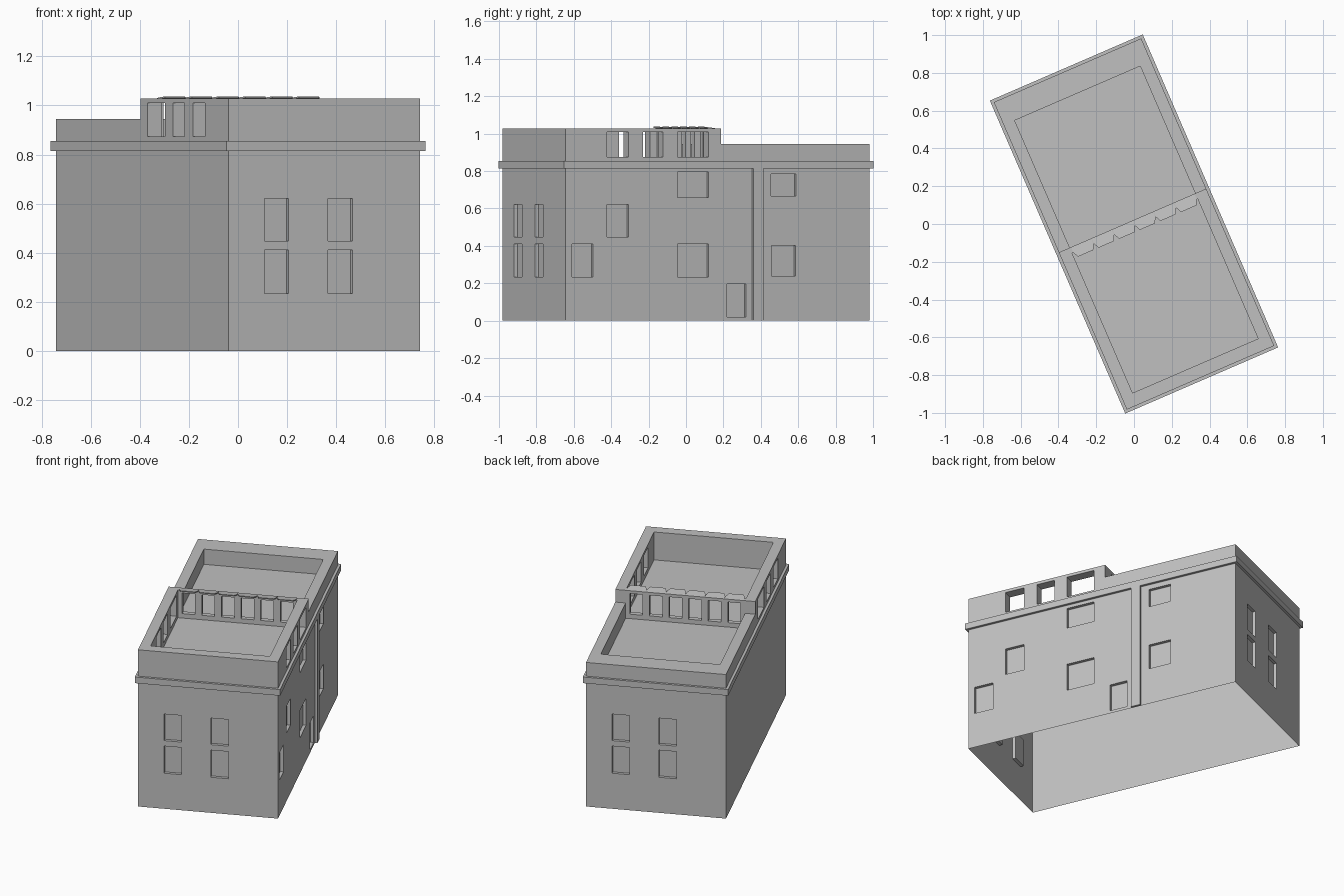
import bpy, bmesh
from math import radians
from mathutils import Matrix, Vector

if "Cube" in bpy.data.objects:
    bpy.data.objects.remove(bpy.data.objects["Cube"])

W, L = 0.425, 0.8865            # half width and half length of the walls
TOP, LOW, FLOOR = 1.028, 0.945, 0.845
STEP = 0.02                     # where the tall front part ends
IN = 0.362                      # half width inside the parapets
DEPTH = 0.02                    # window recess
TURN = Matrix.Rotation(radians(23.4), 4, "Z")

stone = bpy.data.materials.new("grey_stone")
stone.use_nodes = True
GREY = (0.53, 0.53, 0.53, 1)
stone.diffuse_color = GREY
stone.node_tree.nodes["Principled BSDF"].inputs["Base Color"].default_value = GREY


def add_box(bm, x, y, z):
    lo, hi = Vector((x[0], y[0], z[0])), Vector((x[1], y[1], z[1]))
    m = Matrix.Translation((lo + hi) / 2) @ Matrix.Diagonal((*(hi - lo), 1))
    bmesh.ops.create_cube(bm, size=1, matrix=m)


def finish(name, bm):
    bmesh.ops.recalc_face_normals(bm, faces=bm.faces)
    mesh = bpy.data.meshes.new(name)
    bm.to_mesh(mesh)
    bm.free()
    mesh.materials.append(stone)
    ob = bpy.data.objects.new(name, mesh)
    bpy.context.scene.collection.objects.link(ob)
    return ob


def boxes(name, items):
    bm = bmesh.new()
    for item in items:
        add_box(bm, *item)
    return finish(name, bm)


# Main block
building = boxes("building_walls", [((-W, W), (-L, L), (0, TOP))])

# Lower rear roofline, then the two sunken roof terraces
rear_drop = [((-1, 1), (STEP, 1), (LOW, 2))]
terraces = [((-IN, IN), (-0.818, -0.012), (FLOOR, 2)),
            ((-IN, IN), (STEP, 0.754), (FLOOR, 2))]

# Open parapet bays through both sides and the dividing wall
SILL, HEAD = 0.874, 1.009
openings = [((-1, 1), bay, (SILL, HEAD))
            for bay in ((-0.643, -0.52), (-0.433, -0.317), (-0.234, -0.054))]
bay_centres = [-0.297 + 0.119 * i for i in range(6)]
openings += [((c - 0.039, c + 0.039), (-0.04, 0.05), (SILL, HEAD)) for c in bay_centres]

# Window and door recesses on the long side
UPPER, LOWER = (0.447, 0.621), (0.233, 0.411)
side_windows = [((-0.643, -0.52), UPPER), ((-0.848, -0.725), LOWER),
                ((-0.234, -0.054), (0.66, 0.794)), ((-0.234, -0.054), LOWER),
                ((0.054, 0.166), (0.019, 0.195)),
                ((0.311, 0.456), (0.666, 0.783)), ((0.313, 0.454), (0.24, 0.402))]
recesses = [((W - DEPTH, W + 0.1), y, z) for y, z in side_windows]

# Matching windows on the two ends
for a, b in ((-0.266, -0.16), (0.017, 0.124)):
    for z in (UPPER, LOWER):
        recesses.append(((a, b), (-L - 0.1, -L + DEPTH), z))
        recesses.append(((-b, -a), (L - DEPTH, L + 0.1), z))

cutters = [boxes("rear_drop_cutter", rear_drop), boxes("terrace_cutter", terraces),
           boxes("opening_cutter", openings + recesses)]
for cutter in cutters:
    mod = building.modifiers.new(cutter.name, "BOOLEAN")
    mod.operation, mod.solver, mod.object = "DIFFERENCE", "EXACT", cutter
    cutter.hide_render = True

# Apply the cuts and open the underside
bpy.context.view_layer.update()
result = building.evaluated_get(bpy.context.evaluated_depsgraph_get())
bm = bmesh.new()
bm.from_mesh(result.to_mesh())
result.to_mesh_clear()
building.modifiers.clear()
base = [f for f in bm.faces if all(v.co.z < 0.001 for v in f.verts)]
bmesh.ops.delete(bm, geom=base, context="FACES_ONLY")
bm.to_mesh(building.data)
bm.free()
for cutter in cutters:
    bpy.data.objects.remove(cutter)

# Cornice band around the walls
OUT, BAND = 0.016, (0.815, 0.855)
cornice = boxes("cornice", [
    ((-W - OUT, W + OUT), (-L - OUT, -L), BAND), ((-W - OUT, W + OUT), (L, L + OUT), BAND),
    ((-W - OUT, -W), (-L, L), BAND), ((W, W + OUT), (-L, L), BAND)])

# Downpipe strip on the long side
strip = boxes("downpipe_strip", [((W, W + OUT), (0.201, 0.26), (0, BAND[0]))])

# Small tilted hoods above the dividing wall bays, narrower at the tip
bm = bmesh.new()
for c in bay_centres:
    outline = [(c - 0.058, STEP, TOP), (c + 0.058, STEP, TOP),
               (c + 0.058, -0.012, TOP + 0.005), (c + 0.044, -0.041, TOP + 0.009),
               (c - 0.044, -0.041, TOP + 0.009), (c - 0.058, -0.012, TOP + 0.005)]
    face = bm.faces.new([bm.verts.new(p) for p in outline])
    lower = bmesh.ops.extrude_face_region(bm, geom=[face])["geom"]
    for v in lower:
        if isinstance(v, bmesh.types.BMVert):
            v.co.z -= 0.006
hoods = finish("bay_hoods", bm)

# Turn the whole building on its plot
for ob in (building, cornice, strip, hoods):
    ob.data.transform(TURN)
